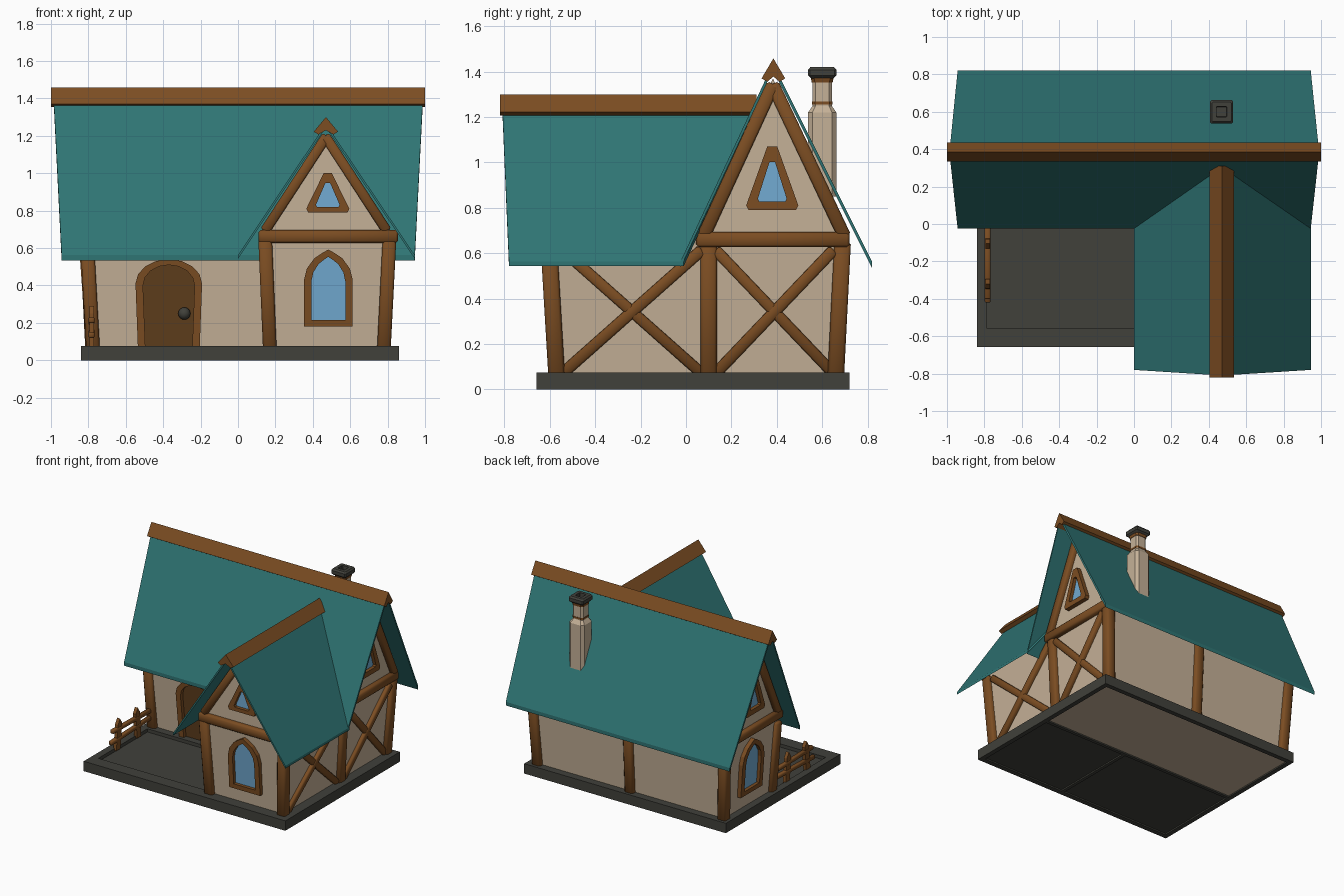
import bpy, bmesh, math
from mathutils import Vector, Matrix

if "Cube" in bpy.data.objects:
    bpy.data.objects.remove(bpy.data.objects["Cube"])

def mat(name, c):
    m = bpy.data.materials.new(name)
    m.diffuse_color = (*c, 1)
    m.use_nodes = True
    m.node_tree.nodes["Principled BSDF"].inputs["Base Color"].default_value = m.diffuse_color
    return m

TEAL = mat("teal_roof", (0.028, 0.178, 0.175))
WALL = mat("beige_plaster", (0.56, 0.44, 0.31))
WOOD = mat("brown_wood", (0.20, 0.074, 0.016))
DOOR = mat("dark_brown_door", (0.115, 0.048, 0.012))
STONE = mat("dark_grey_stone", (0.052, 0.052, 0.043))
GLASS = mat("blue_glass", (0.17, 0.41, 0.65))

def finish(name, bm, m, smooth=False):
    bmesh.ops.recalc_face_normals(bm, faces=bm.faces[:])
    for f in bm.faces:
        f.smooth = smooth
    me = bpy.data.meshes.new(name)
    bm.to_mesh(me)
    bm.free()
    me.materials.append(m)
    ob = bpy.data.objects.new(name, me)
    bpy.context.collection.objects.link(ob)
    return ob

def mesh(name, verts, faces, m):
    bm = bmesh.new()
    vs = [bm.verts.new(v) for v in verts]
    for f in faces:
        bm.faces.new([vs[i] for i in f])
    return finish(name, bm, m)

def prism(name, pts, f, w0, w1, m):
    n = len(pts)
    verts = [f(u, v, w) for w in (w0, w1) for u, v in pts]
    faces = [list(range(n)), list(range(n, 2 * n))]
    faces += [(i, (i + 1) % n, n + (i + 1) % n, n + i) for i in range(n)]
    return mesh(name, verts, faces, m)

def ring(name, outer, inner, f, w0, w1, m):
    n = len(outer)
    loops = [(outer, w0), (outer, w1), (inner, w1), (inner, w0)]
    verts = [f(u, v, w) for pts, w in loops for u, v in pts]
    faces = [(k * n + i, k * n + (i + 1) % n, (k + 1) % 4 * n + (i + 1) % n, (k + 1) % 4 * n + i)
             for k in range(4) for i in range(n)]
    return mesh(name, verts, faces, m)

def box(name, x0, x1, y0, y1, z0, z1, m):
    return prism(name, [(x0, y0), (x1, y0), (x1, y1), (x0, y1)], lambda u, v, w: (u, v, w), z0, z1, m)

def beam(name, a, b, w, m=WOOD, bev=0.16):
    a, b = Vector(a), Vector(b)
    d = (b - a).normalized()
    ref = Vector((0, 1, 0)) if abs(d.y) < 0.95 else Vector((0, 0, 1))
    s = d.cross(ref).normalized()
    t = d.cross(s)
    bm = bmesh.new()
    bmesh.ops.create_cube(bm, size=1)
    bmesh.ops.scale(bm, vec=(w, w, (b - a).length), verts=bm.verts)
    bmesh.ops.bevel(bm, geom=bm.edges[:], offset=w * bev, segments=1, affect='EDGES')
    M = Matrix((s, t, d)).transposed().to_4x4()
    M.translation = (a + b) / 2
    bmesh.ops.transform(bm, matrix=M, verts=bm.verts)
    return finish(name, bm, m, True)

# wall coordinate maps: walls lean outward up to the gable beam
def lean(z):
    return 0.07 * min(max(z - 0.075, 0), 0.585)
front_wing = lambda u, v, w: (u, -0.57 - lean(v) - w, v)
front_main = lambda u, v, w: (u, 0.09 - lean(v) - w, v)
right_side = lambda u, v, w: (0.78 + lean(v) + w, u, v)
left_side = lambda u, v, w: (-0.78 - lean(v) - w, u, v)

# stone footing with a thin rim below, and floors
for n, a in {"footing_front": (-0.84, 0.86, -0.658, -0.56), "footing_back": (-0.84, 0.86, 0.65, 0.72),
             "footing_left": (-0.84, -0.785, -0.65, 0.715), "footing_right": (0.78, 0.86, -0.65, 0.715),
             "footing_middle": (-0.80, 0.80, 0.03, 0.09), "footing_wing": (0.11, 0.17, -0.6, 0.08)}.items():
    box(n, *a, 0.02, 0.075, STONE)
for n, a in {"rim_front": (-0.84, 0.86, -0.658, -0.62), "rim_back": (-0.84, 0.86, 0.685, 0.72),
             "rim_left": (-0.84, -0.805, -0.65, 0.715), "rim_right": (0.825, 0.86, -0.65, 0.715),
             "rim_middle": (-0.82, 0.84, 0.035, 0.06), "rim_wing": (0.11, 0.135, -0.64, 0.05)}.items():
    box(n, *a, 0, 0.021, STONE)
box("yard_floor", -0.83, 0.12, -0.64, 0.05, 0.01, 0.05, STONE)
box("wing_floor", 0.12, 0.85, -0.64, 0.05, 0.01, 0.05, STONE)
box("main_floor", -0.83, 0.85, 0.05, 0.70, 0.01, 0.05, WALL)

# plaster shells
def shell(name, sections):
    v = [p for s in sections for p in s]
    f = [(0, 1, 3, 2), (2, 3, 4), (5, 6, 8, 7), (7, 8, 9), (0, 1, 6, 5),
         (0, 2, 7, 5), (1, 3, 8, 6), (2, 4, 9, 7), (3, 4, 9, 8)]
    mesh(name, v, f, WALL)
shell("main_walls", [[(s * 0.78, 0.09, 0.04), (s * 0.78, 0.66, 0.04), (s * 0.82, 0.05, 0.66),
                      (s * 0.82, 0.70, 0.66), (s * 0.82, 0.383, 1.37)] for s in (-1, 1)])
shell("wing_walls", [[(0.17, y0, 0.04), (0.78, y0, 0.04), (0.13, y1, 0.66), (0.82, y1, 0.66),
                      (0.472, y1, 1.21)] for y0, y1 in ((-0.57, -0.61), (0.12, 0.12))])

# roof panels
def panel(name, quad, dz):
    v = list(quad) + [(x, y, z - dz) for x, y, z in quad]
    mesh(name, v, [(0, 1, 2, 3), (4, 5, 6, 7)] + [(i, (i + 1) % 4, 4 + (i + 1) % 4, 4 + i) for i in range(4)], TEAL)
for n, y in (("front", -0.025), ("back", 0.82)):
    panel("main_roof_" + n, [(-0.987, 0.383, 1.435), (0.99, 0.383, 1.435), (0.945, y, 0.562), (-0.943, y, 0.562)], 0.028)
for n, x in (("left", 0.0), ("right", 0.945)):
    panel("wing_roof_" + n, [(0.47, -0.81, 1.265), (0.47, 0.315, 1.265), (x, -0.01, 0.563), (x, -0.78, 0.563)], 0.02)

# ridge caps
def chevron(c, hw, z0, z1, t):
    return [(c - hw, z0), (c, z1), (c + hw, z0), (c + hw - 0.025, z0 - 0.015), (c, z1 - t), (c - hw + 0.025, z0 - 0.015)]
prism("main_ridge_cap", chevron(0.385, 0.052, 1.37, 1.458, 0.08), lambda u, v, w: (w, u, v), -1, 1, WOOD)
prism("wing_ridge_cap", chevron(0.47, 0.065, 1.222, 1.30, 0.07), lambda u, v, w: (u, w, v), -0.82, 0.31, WOOD)

# corner and middle posts
for n, a, b in (("post_wing_right", (0.78, -0.57), (0.81, -0.605)), ("post_wing_left", (0.17, -0.57), (0.145, -0.605)),
                ("post_back_right", (0.78, 0.66), (0.81, 0.69)), ("post_back_left", (-0.78, 0.66), (-0.81, 0.69)),
                ("post_front_left", (-0.775, 0.09), (-0.805, 0.07)), ("post_middle_right", (0.78, 0.10), (0.81, 0.10)),
                ("post_back_middle", (0, 0.66), (0, 0.69))):
    beam(n, (*a, 0.06), (*b, 0.60 if n == "post_front_left" else 0.65), 0.073)

# gable beams and rakes
beam("wing_gable_beam", (0.11, -0.61, 0.662), (0.855, -0.61, 0.662), 0.068)
for s, n in ((1, "right"), (-1, "left")):
    x = s * 0.822
    beam("gable_beam_" + n, (x, 0.045, 0.66), (x, 0.72, 0.66), 0.066)
    beam("gable_rake_front_" + n, (x, 0.075, 0.67), (x, 0.385, 1.345), 0.058)
    beam("gable_rake_back_" + n, (x, 0.70, 0.67), (x, 0.381, 1.345), 0.058)
    beam("wing_rake_" + n, (0.47 + s * 0.327, -0.61, 0.69), (0.47 - s * 0.005, -0.61, 1.20), 0.053)

# crossed braces on the right side
for n, y0, y1 in (("wing", -0.545, 0.07), ("main", 0.13, 0.65)):
    beam("brace_a_" + n, right_side(y0, 0.07, 0.002), right_side(y1, 0.615, 0.002), 0.05)
    beam("brace_b_" + n, right_side(y0, 0.615, 0), right_side(y1, 0.07, 0), 0.048)

# windows
def window(name, pts, c, sx, sz, f):
    inner = [(c[0] + (u - c[0]) * sx, c[1] + (v - c[1]) * sz) for u, v in pts]
    ring(name + "_frame", pts, inner, f, -0.01, 0.032, WOOD)
    prism(name + "_glass", inner, f, -0.002, 0.007, GLASS)
half_arch = [(0.130, 0.18), (0.130, 0.43), (0.115, 0.49), (0.075, 0.545), (0.03, 0.575)]
for n, c, f in (("wing_window", 0.483, front_wing), ("left_window", 0.38, left_side)):
    pts = [(c + u, v) for u, v in half_arch] + [(c, 0.592)] + [(c - u, v) for u, v in reversed(half_arch)]
    window(n, pts, (c, 0.375), 0.70, 0.82, f)
for n, c, top, f in (("wing_attic", 0.48, 1.0, front_wing), ("right_attic", 0.38, 1.07, right_side),
                     ("left_attic", 0.38, 1.07, left_side)):
    h = [(0.105, 0.79), (0.115, 0.81), (0.022, top)]
    window(n, [(c + u, v) for u, v in h] + [(c - u, v) for u, v in reversed(h)],
           (c, 0.79 + (top - 0.79) * 0.36), 0.55, 0.62, f)

# arched door with knob
def arch(hw, hb, spring, rise):
    p = [(-0.37 + hw * math.cos(t), spring + rise * math.sin(t)) for t in [math.pi * i / 8 for i in range(9)]]
    return [(-0.37 + hb, 0.06)] + p + [(-0.37 - hb, 0.06)]
outer, inner = arch(0.178, 0.165, 0.41, 0.13), arch(0.138, 0.125, 0.40, 0.11)
ring("door_frame", outer, inner, front_main, -0.01, 0.035, WOOD)
prism("door_panel", inner, front_main, -0.002, 0.007, DOOR)
bm = bmesh.new()
bmesh.ops.create_uvsphere(bm, u_segments=12, v_segments=8, radius=0.033,
                          matrix=Matrix.Translation(front_main(-0.287, 0.25, 0.025)))
finish("door_knob", bm, STONE, True)

# chimney: chamfered square sections stacked by height
def stack(name, levels, m, ch=0.3):
    cx, cy, v, f = 0.468, 0.6, [], []
    for z, h in levels:
        k = h * (1 - ch)
        v += [(cx + a, cy + b, z) for a, b in ((h, -k), (h, k), (k, h), (-k, h), (-h, k), (-h, -k), (-k, -h), (k, -h))]
    for j in range(len(levels) - 1):
        f += [(8 * j + i, 8 * j + (i + 1) % 8, 8 * j + 8 + (i + 1) % 8, 8 * j + 8 + i) for i in range(8)]
    f += [range(8), range(len(v) - 8, len(v))]
    mesh(name, v, f, m)
stack("chimney_shaft", [(0.85, 0.062), (1.22, 0.062), (1.248, 0.043), (1.38, 0.043)], WALL)
stack("chimney_ring_low", [(1.255, 0.046), (1.268, 0.046)], WOOD)
stack("chimney_ring_high", [(1.352, 0.046), (1.372, 0.05)], WOOD)
stack("chimney_cap", [(1.37, 0.048), (1.383, 0.062), (1.408, 0.062), (1.42, 0.052), (1.42, 0.028), (1.39, 0.026)], STONE, 0.12)

# yard fence on the left
for i, (y, t) in enumerate(((-0.34, 0.02), (-0.09, -0.015))):
    prism("fence_picket_%d" % i, [(y - 0.025, 0.06), (y + 0.025, 0.06), (y + 0.025 + t, 0.25), (y + t, 0.29), (y - 0.025 + t, 0.25)],
          lambda u, v, w: (w, u, v), -0.795, -0.77, WOOD)
beam("fence_rail_low", (-0.783, -0.42, 0.135), (-0.783, 0.06, 0.15), 0.03)
beam("fence_rail_high", (-0.783, -0.40, 0.215), (-0.783, 0.06, 0.205), 0.03)
